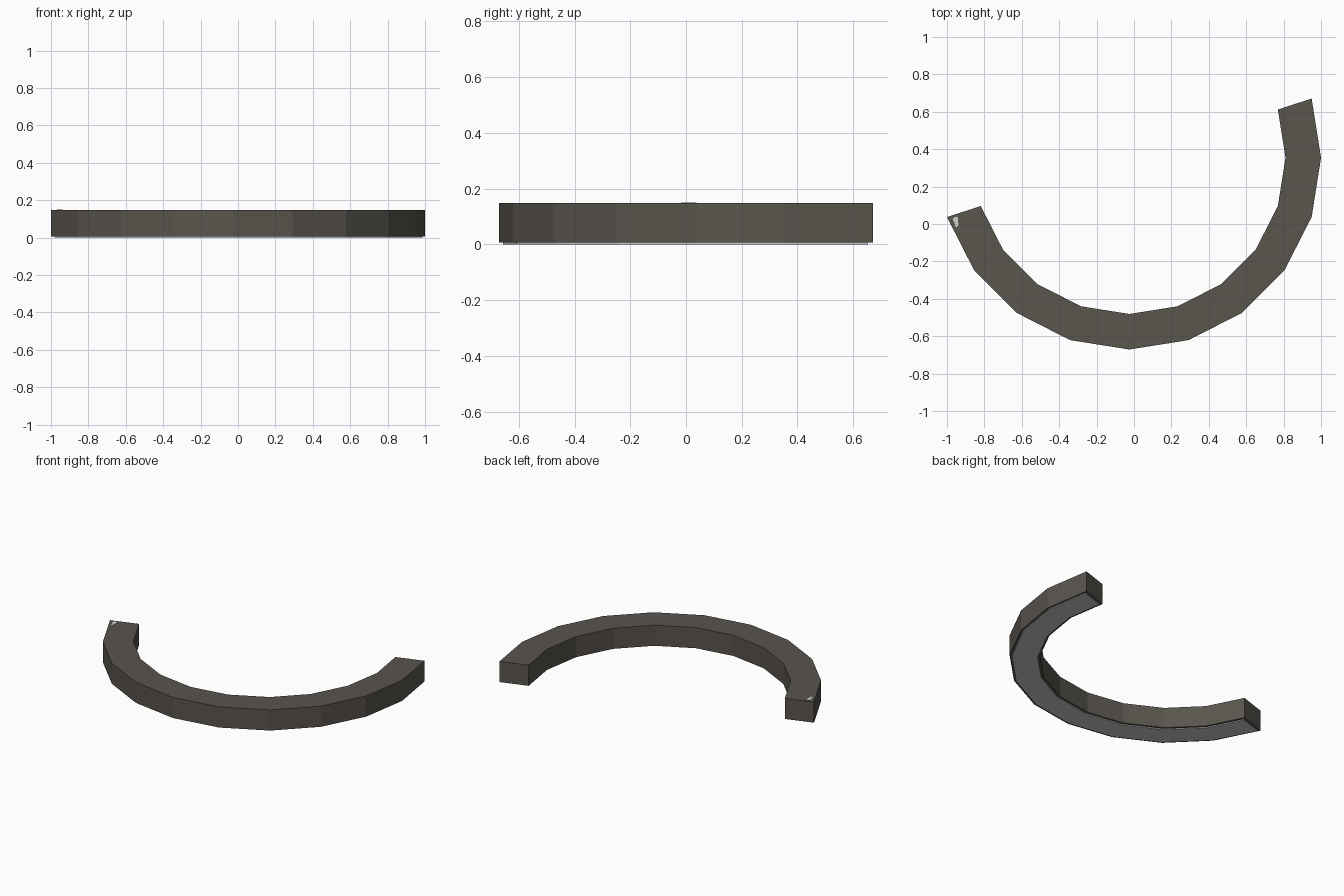
import bpy, bmesh, math

if "Cube" in bpy.data.objects:
    bpy.data.objects.remove(bpy.data.objects["Cube"])

CX, CY = -0.025, 0.354          # centre of the 20-sided ring
R_OUT, R_IN = 1.025, 0.835
A0, STEP, SEGS = -162, 18, 10   # half ring, ten flat segments


def material(name, rgb):
    m = bpy.data.materials.new(name)
    m.diffuse_color = (*rgb, 1)
    m.use_nodes = True
    m.node_tree.nodes["Principled BSDF"].inputs["Base Color"].default_value = m.diffuse_color
    return m


def prism(name, outline, z0, z1, mat):
    """Extrude a flat outline from z0 up to z1."""
    bm = bmesh.new()
    lo = [bm.verts.new((x, y, z0)) for x, y in outline]
    hi = [bm.verts.new((x, y, z1)) for x, y in outline]
    bm.faces.new(lo[::-1])
    bm.faces.new(hi)
    n = len(outline)
    for i in range(n):
        j = (i + 1) % n
        bm.faces.new((lo[i], lo[j], hi[j], hi[i]))
    bmesh.ops.recalc_face_normals(bm, faces=bm.faces[:])
    bmesh.ops.triangulate(bm, faces=[f for f in bm.faces if len(f.verts) > 4])
    me = bpy.data.meshes.new(name)
    bm.to_mesh(me)
    bm.free()
    me.materials.append(mat)
    ob = bpy.data.objects.new(name, me)
    bpy.context.collection.objects.link(ob)
    return ob


def arc_outline(inset):
    """Half-ring outline, shrunk evenly by inset on all sides."""
    def row(r):
        pts = []
        for i in range(SEGS + 1):
            a = math.radians(A0 + STEP * i)
            x, y = r * math.cos(a), r * math.sin(a)
            # move the two end edges inwards along the arc
            s = inset if i == 0 else -inset if i == SEGS else 0
            pts.append((CX + x - s * math.sin(a), CY + y + s * math.cos(a)))
        return pts
    return row(R_OUT - inset) + row(R_IN + inset)[::-1]


stone = material("dark warm grey", (0.100, 0.090, 0.076))
felt = material("light grey", (0.58, 0.58, 0.58))
pale = material("pale grey", (0.64, 0.64, 0.62))

# Curved bar
prism("curved_bar", arc_outline(0), 0.006, 0.148, stone)
# Thin pad under the bar
prism("underside_pad", arc_outline(0.014), 0.0, 0.006, felt)
# Small pale chip on the top of the left end
prism("end_chip", [(-0.970, 0.022), (-0.962, 0.036), (-0.941, 0.038),
                   (-0.939, -0.006), (-0.946, -0.018), (-0.957, -0.012),
                   (-0.960, 0.010)], 0.147, 0.150, pale)
